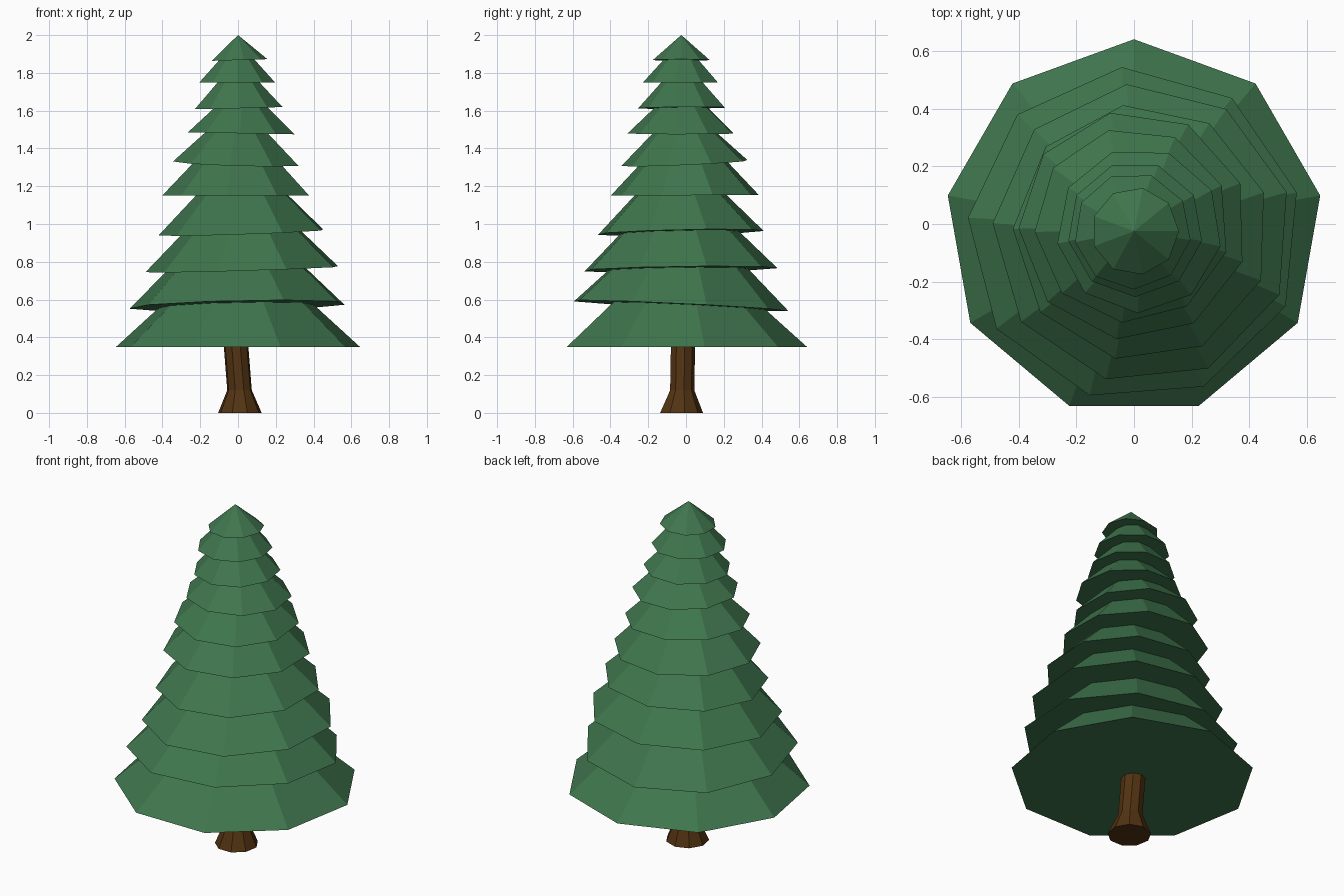
import bpy, bmesh
from math import cos, sin, radians, tau

if "Cube" in bpy.data.objects:
    bpy.data.objects.remove(bpy.data.objects["Cube"], do_unlink=True)

SIDES = 9


def material(name, rgb):
    mat = bpy.data.materials.new(name)
    mat.use_nodes = True
    mat.diffuse_color = (*rgb, 1)
    mat.node_tree.nodes["Principled BSDF"].inputs["Base Color"].default_value = (*rgb, 1)
    return mat


def ring(bm, x, y, z, radius, turn, sx=0, sy=0):
    """Nine-sided ring whose plane rises by sx along x and sy along y."""
    verts = []
    for i in range(SIDES):
        a = radians(turn) + tau * i / SIDES
        dx, dy = radius * cos(a), radius * sin(a)
        verts.append(bm.verts.new((x + dx, y + dy, z + sx * dx + sy * dy)))
    return verts


def finish(bm, name, mat):
    bmesh.ops.recalc_face_normals(bm, faces=bm.faces)
    mesh = bpy.data.meshes.new(name)
    bm.to_mesh(mesh)
    bm.free()
    mesh.materials.append(mat)
    bpy.context.collection.objects.link(bpy.data.objects.new(name, mesh))


def branch_tier(name, x, y, z, radius, turn, sx, sy, steep, mat):
    """Closed cone, tilted with its base plane."""
    bm = bmesh.new()
    base = ring(bm, x, y, z, radius, turn, sx, sy)
    h = radius * steep
    tip = bm.verts.new((x - sx * h, y - sy * h, z + h))
    bm.faces.new(base)
    for i in range(SIDES):
        bm.faces.new((base[i], base[(i + 1) % SIDES], tip))
    finish(bm, name, mat)


green = material("pine green", (0.05, 0.18, 0.075))
brown = material("bark brown", (0.085, 0.033, 0.006))

# Branch tiers, bottom to top: x, y, z, radius, turn, x tilt, y tilt, steepness
tiers = [
    (0, -.015, .35, .655, 10, 0, 0, .9),
    (.002, -.035, .567, .58, 14.4, .022, -.048, .95),
    (.029, -.033, .76, .52, 16, .03, .015, .98),
    (.026, -.03, .955, .446, 18.2, .034, .023, 1),
    (-.002, -.005, 1.152, .398, 21.6, 0, .006, 1.05),
    (-.006, -.004, 1.322, .339, 24, -.03, .044, .95),
    (.018, -.022, 1.48, .287, 29, -.018, 0, .95),
    (.004, -.018, 1.615, .235, 30, .022, .01, 1.1),
    (-.005, -.024, 1.75, .203, 31, 0, 0, 1.1),
    (.004, -.025, 1.868, .152, 0, .03, 0, .87),
]
for n, tier in enumerate(tiers, 1):
    branch_tier(f"branch_tier_{n}", *tier, green)

# Trunk: flared foot, then a slight lean up into the branches
bm = bmesh.new()
rings = [ring(bm, *r, 10) for r in (
    (.01, -.027, 0, .117), (.008, -.022, .12, .066),
    (-.01, -.018, .35, .066), (-.01, -.018, .6, .06))]
bm.faces.new(rings[0])
bm.faces.new(rings[-1])
for low, high in zip(rings, rings[1:]):
    for i in range(SIDES):
        j = (i + 1) % SIDES
        bm.faces.new((low[i], low[j], high[j], high[i]))
finish(bm, "trunk", brown)
